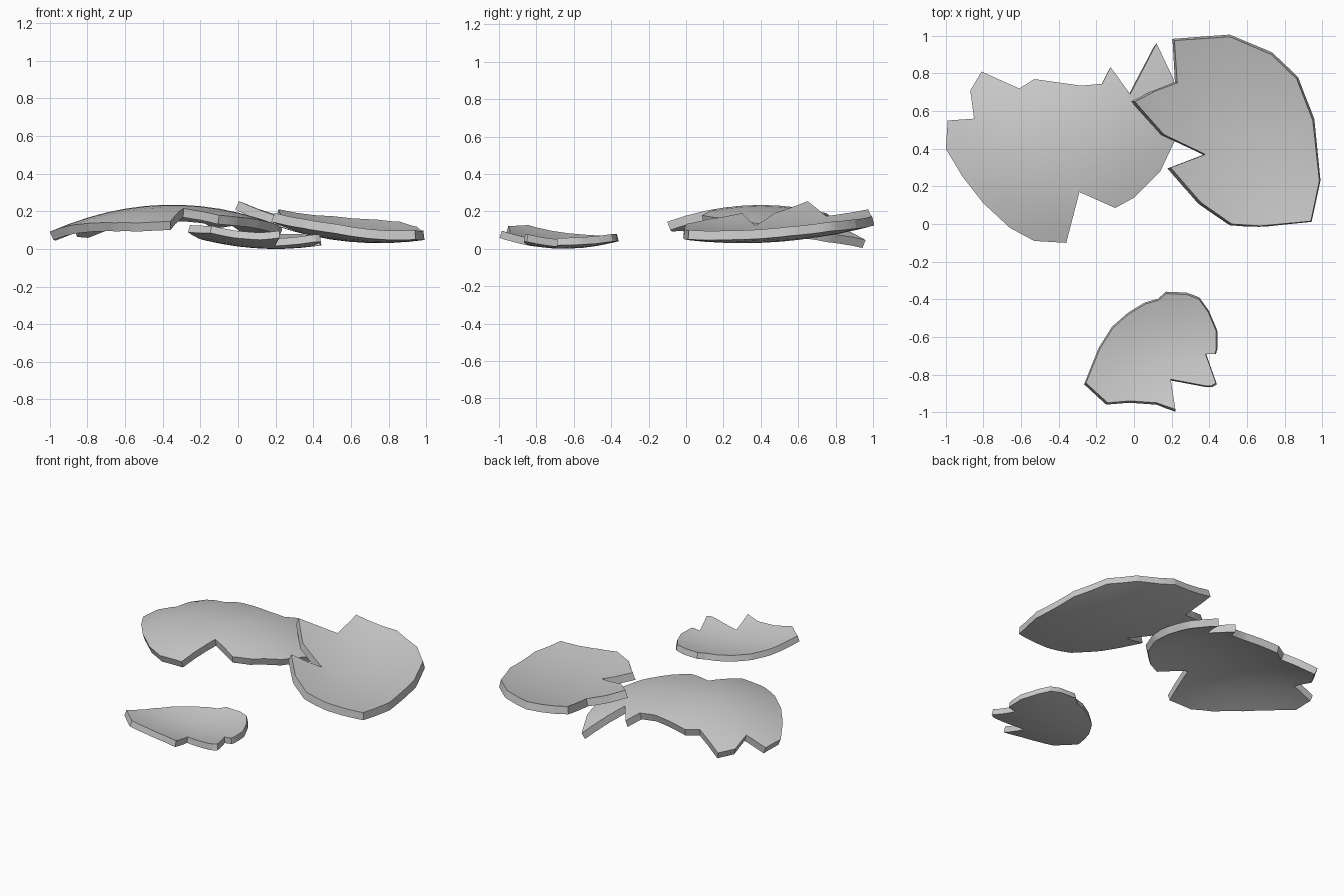
import bpy, bmesh, math
from mathutils import Vector

if "Cube" in bpy.data.objects:
    bpy.data.objects.remove(bpy.data.objects["Cube"])


def shard(name, outline, bend, thickness, step=0.1):
    """Flat broken outline, diced, bent to a shallow shell, then thickened downwards."""
    cx, cy, z0, kx, ky, kxy = bend
    bm = bmesh.new()
    face = bm.faces.new([bm.verts.new((x, y, 0)) for x, y in outline])
    face.normal_update()
    if face.normal.z < 0:
        face.normal_flip()
    bmesh.ops.triangulate(bm, faces=bm.faces[:])
    bmesh.ops.dissolve_limit(bm, angle_limit=0.01, verts=[], edges=bm.edges[:])
    # Dice along x and y so the sheet can bend
    for axis in (Vector((1, 0, 0)), Vector((0, 1, 0))):
        n = int(1 / step)
        for i in range(-n, n + 1):
            bmesh.ops.bisect_plane(bm, geom=bm.verts[:] + bm.edges[:] + bm.faces[:],
                                   plane_co=axis * (i * step + 0.003), plane_no=axis, dist=0.001)
    bmesh.ops.triangulate(bm, faces=bm.faces[:])
    for v in bm.verts:
        dx, dy = v.co.x - cx, v.co.y - cy
        v.co.z = z0 + kx * dx * dx + ky * dy * dy + kxy * dx * dy
    bmesh.ops.recalc_face_normals(bm, faces=bm.faces[:])
    if sum(f.normal.z for f in bm.faces) < 0:
        bmesh.ops.reverse_faces(bm, faces=bm.faces[:])
    me = bpy.data.meshes.new(name)
    bm.to_mesh(me)
    bm.free()
    ob = bpy.data.objects.new(name, me)
    bpy.context.collection.objects.link(ob)
    # Shell thickness
    mod = ob.modifiers.new("thickness", "SOLIDIFY")
    mod.thickness = thickness
    mod.offset = -1
    bpy.ops.object.select_all(action='DESELECT')
    ob.select_set(True)
    bpy.context.view_layer.objects.active = ob
    bpy.ops.object.modifier_apply(modifier=mod.name)
    bpy.ops.object.shade_smooth_by_angle(angle=math.radians(30))
    return ob


# Left shard, domed upwards
shard("domed_shard", [
    (-1, .40), (-.99, .55), (-.85, .56), (-.87, .71), (-.81, .81), (-.61, .72),
    (-.53, .77), (-.28, .735), (-.17, .745), (-.125, .835), (-.02, .69), (.12, .96),
    (.21, .77), (.235, .60), (.225, .46), (.14, .28), (0, .14), (-.10, .085),
    (-.29, .17), (-.36, -.10), (-.53, -.09), (-.66, -.02), (-.80, .11), (-.91, .25)],
    (-.35, .40, .235, -.34, -.36, 0), .048)

# Right shard, tilted bowl resting over the left one
shard("tilted_shard", [
    (.215, .975), (.51, .995), (.73, .90), (.865, .77), (.95, .55), (.985, .23),
    (.94, .015), (.67, -.01), (.52, 0), (.355, .115), (.195, .30), (.38, .37),
    (.16, .475), (.005, .65), (.11, .705), (.23, .75)],
    (.75, .30, .08, .36, .22, .20), .05)

# Small front shard, bowl side up
shard("small_shard", [
    (-.255, -.845), (-.18, -.66), (-.11, -.55), (-.03, -.48), (.06, -.425), (.13, -.405),
    (.17, -.37), (.28, -.375), (.345, -.40), (.395, -.47), (.437, -.57), (.437, -.665),
    (.43, -.69), (.38, -.69), (.435, -.845), (.41, -.86), (.38, -.86), (.195, -.825),
    (.22, -.985), (.12, -.95), (-.02, -.94), (-.14, -.95)],
    (.20, -.65, .04, .33, .50, 0), .04, 0.08)
